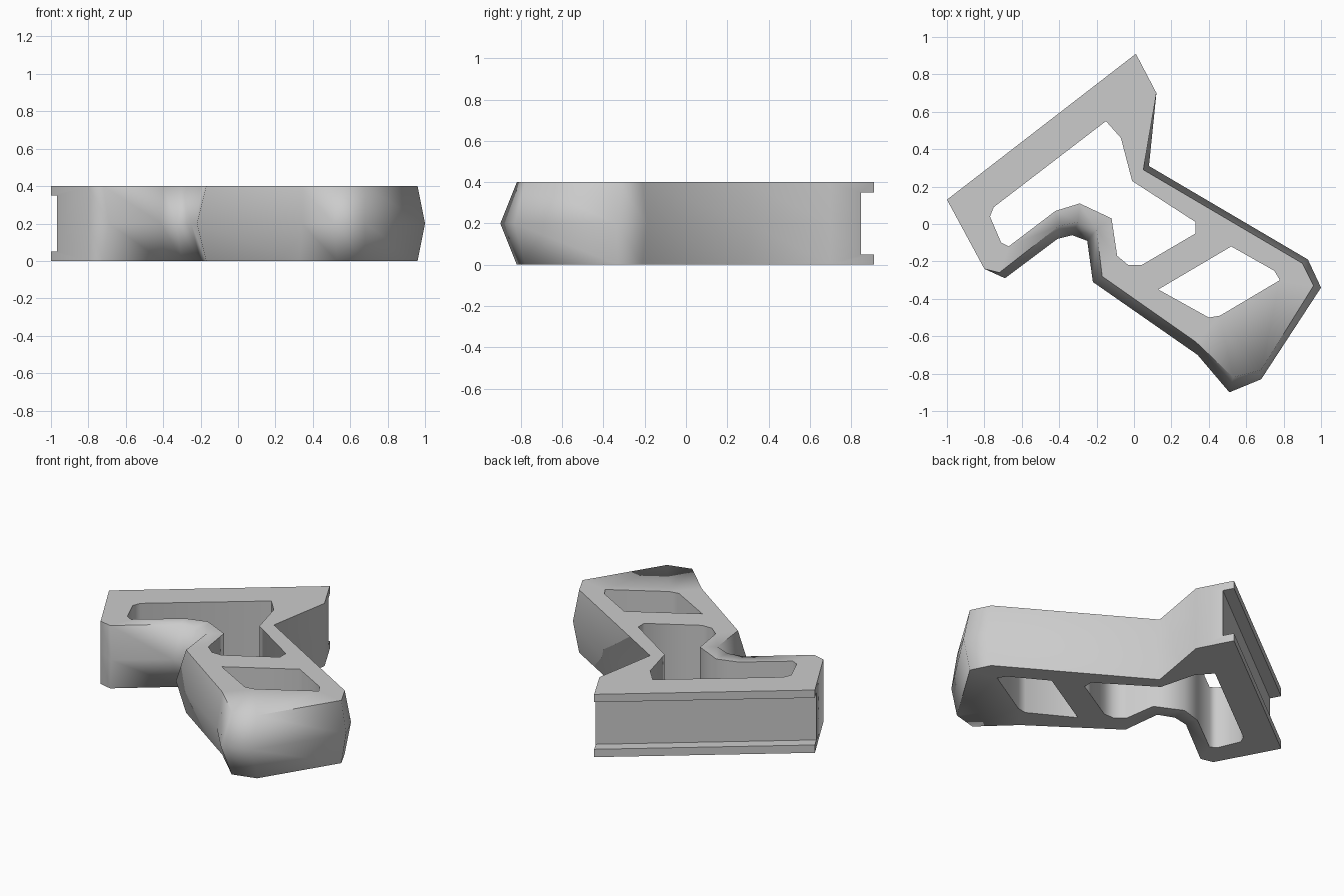
import bpy, bmesh, math
from mathutils import Vector, Matrix

if "Cube" in bpy.data.objects:
    bpy.data.objects.remove(bpy.data.objects["Cube"])

H = 0.4
# Outline of the flat top/bottom, and the bulged outline at mid height
RIM = [(0.01, 0.91), (0.12, 0.70), (0.05, 0.29), (0.90, -0.21), (0.96, -0.33),
       (0.68, -0.78), (0.53, -0.82), (0.33, -0.63), (-0.17, -0.28), (-0.20, -0.03),
       (-0.30, 0.01), (-0.40, -0.01), (-0.72, -0.26), (-0.80, -0.24), (-1.0, 0.13)]
MID = [(0.01, 0.91), (0.12, 0.70), (0.08, 0.31), (0.93, -0.19), (1.0, -0.34),
       (0.68, -0.83), (0.51, -0.90), (0.34, -0.70), (-0.22, -0.31), (-0.25, -0.09),
       (-0.33, -0.06), (-0.41, -0.08), (-0.69, -0.29), (-0.80, -0.24), (-1.0, 0.13)]
LARGE_HOLE = [(-0.15, 0.55), (-0.07, 0.46), (-0.01, 0.23), (0.33, 0.01), (0.33, -0.05),
              (0.04, -0.22), (-0.03, -0.22), (-0.09, -0.17), (-0.12, 0.03), (-0.29, 0.11),
              (-0.42, 0.07), (-0.67, -0.12), (-0.71, -0.10), (-0.77, 0.04), (-0.75, 0.09)]
SMALL_HOLE = [(0.52, -0.12), (0.75, -0.25), (0.78, -0.30), (0.46, -0.49),
              (0.40, -0.50), (0.13, -0.35)]

bm = bmesh.new()


def wall(rings):
    """Join stacked rings (points, z) with quads; return bottom and top edges."""
    vs = [[bm.verts.new((x, y, z)) for x, y in pts] for pts, z in rings]
    n = len(vs[0])
    for lo, hi in zip(vs, vs[1:]):
        for i in range(n):
            j = (i + 1) % n
            bm.faces.new((lo[i], lo[j], hi[j], hi[i]))
    return [[bm.edges.get((r[i], r[(i + 1) % n])) for i in range(n)]
            for r in (vs[0], vs[-1])]


# Outer wall and the two through holes
walls = [wall([(RIM, 0), (MID, H / 2), (RIM, H)]),
         wall([(LARGE_HOLE, 0), (LARGE_HOLE, H)]),
         wall([(SMALL_HOLE, 0), (SMALL_HOLE, H)])]

# Flat caps with holes
for k, nz in ((0, -1), (1, 1)):
    bmesh.ops.triangle_fill(bm, edges=[e for w in walls for e in w[k]],
                            use_beauty=True, normal=(0, 0, nz))
bmesh.ops.recalc_face_normals(bm, faces=bm.faces[:])

mesh = bpy.data.meshes.new("bracket_body")
bm.to_mesh(mesh)
bm.free()
body = bpy.data.objects.new("bracket_body", mesh)
bpy.context.collection.objects.link(body)

grey = bpy.data.materials.new("plain grey")
grey.diffuse_color = (0.6, 0.6, 0.6, 1)
grey.use_nodes = True
grey.node_tree.nodes["Principled BSDF"].inputs["Base Color"].default_value = grey.diffuse_color
mesh.materials.append(grey)

# Channel cut along the long back-left face
a, o = Vector(RIM[0]), Vector(RIM[-1])
centre, along = (a + o) / 2, a - o
bpy.ops.mesh.primitive_cube_add(size=1)
cutter = bpy.context.object
cutter.name = "channel_cutter"
cutter.data.transform(Matrix.Translation((centre.x, centre.y, H / 2))
                      @ Matrix.Rotation(math.atan2(along.y, along.x), 4, 'Z')
                      @ Matrix.Diagonal((2.0, 0.136, 0.30, 1)))
cutter.data.materials.append(grey)
cutter.hide_render = True

bpy.ops.object.select_all(action='DESELECT')
body.select_set(True)
bpy.context.view_layer.objects.active = body
cut = body.modifiers.new("channel", 'BOOLEAN')
cut.operation, cut.solver, cut.object = 'DIFFERENCE', 'EXACT', cutter
bpy.ops.object.modifier_apply(modifier=cut.name)
bpy.data.objects.remove(cutter, do_unlink=True)

# Smooth sides, crisp rims
bpy.ops.object.shade_smooth_by_angle(angle=math.radians(74))
